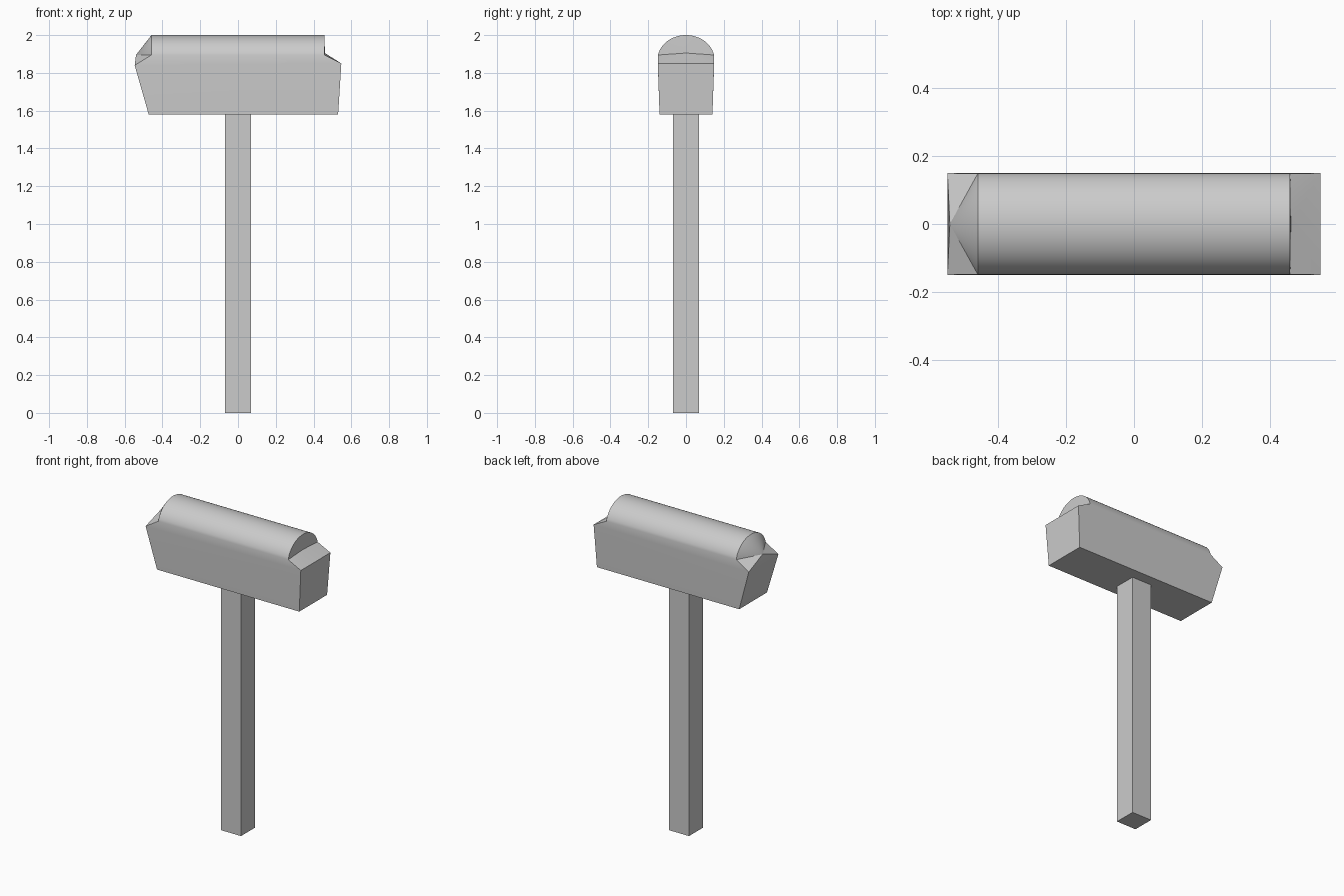
import bpy, bmesh
from math import sin, cos, pi, radians

if "Cube" in bpy.data.objects:
    bpy.data.objects.remove(bpy.data.objects["Cube"])


def make_object(name, bm):
    bmesh.ops.recalc_face_normals(bm, faces=bm.faces)
    mesh = bpy.data.meshes.new(name)
    bm.to_mesh(mesh)
    bm.free()
    obj = bpy.data.objects.new(name, mesh)
    bpy.context.collection.objects.link(obj)
    return obj


# Handle: square post
bm = bmesh.new()
bmesh.ops.create_cube(bm, size=1)
bmesh.ops.scale(bm, vec=(0.14, 0.14, 1.58), verts=bm.verts)
bmesh.ops.translate(bm, vec=(0, 0, 0.79), verts=bm.verts)
make_object("handle", bm)

# Head: tapered block with a rounded top
SEGMENTS = 24
bm = bmesh.new()


def pair(x, y, z):
    """Front and back vertices."""
    return bm.verts.new((x, -y, z)), bm.verts.new((x, y, z))


def arch(x):
    """Rounded top section, front to back."""
    start = radians(11)
    angles = [start + (pi - 2 * start) * i / SEGMENTS for i in range(SEGMENTS + 1)]
    return [bm.verts.new((x, -0.151 * cos(a), 1.87 + 0.13 * sin(a))) for a in angles]


low_l, low_r = pair(-0.473, 0.14, 1.58), pair(0.53, 0.14, 1.58)
mid_l, mid_r = pair(-0.547, 0.149, 1.84), pair(0.547, 0.149, 1.85)
arch_l, arch_r = arch(-0.458), arch(0.458)
tip_l = bm.verts.new((-0.54, 0, 1.895))
tip_r = bm.verts.new((0.46, 0, 1.905))

# Underside, long sides and rounded top
bm.faces.new((low_l[0], low_l[1], low_r[1], low_r[0]))
for s, end in ((0, 0), (1, -1)):
    bm.faces.new((low_l[s], low_r[s], mid_r[s], mid_l[s]))
    bm.faces.new((mid_l[s], mid_r[s], arch_r[end], arch_l[end]))
for i in range(SEGMENTS):
    bm.faces.new((arch_l[i], arch_r[i], arch_r[i + 1], arch_l[i + 1]))

# Ends: flat striking face, shoulder triangles and a fan up to the arch
for low, mid, rim, tip in ((low_l, mid_l, arch_l, tip_l), (low_r, mid_r, arch_r, tip_r)):
    bm.faces.new((low[0], low[1], mid[1], mid[0]))
    bm.faces.new((mid[0], mid[1], tip))
    bm.faces.new((mid[0], tip, rim[0]))
    bm.faces.new((mid[1], tip, rim[-1]))
    for a, b in zip(rim, rim[1:]):
        bm.faces.new((a, b, tip))

head = make_object("hammer_head", bm)
bpy.context.view_layer.objects.active = head
head.select_set(True)
bpy.ops.object.shade_smooth_by_angle(angle=radians(30))
